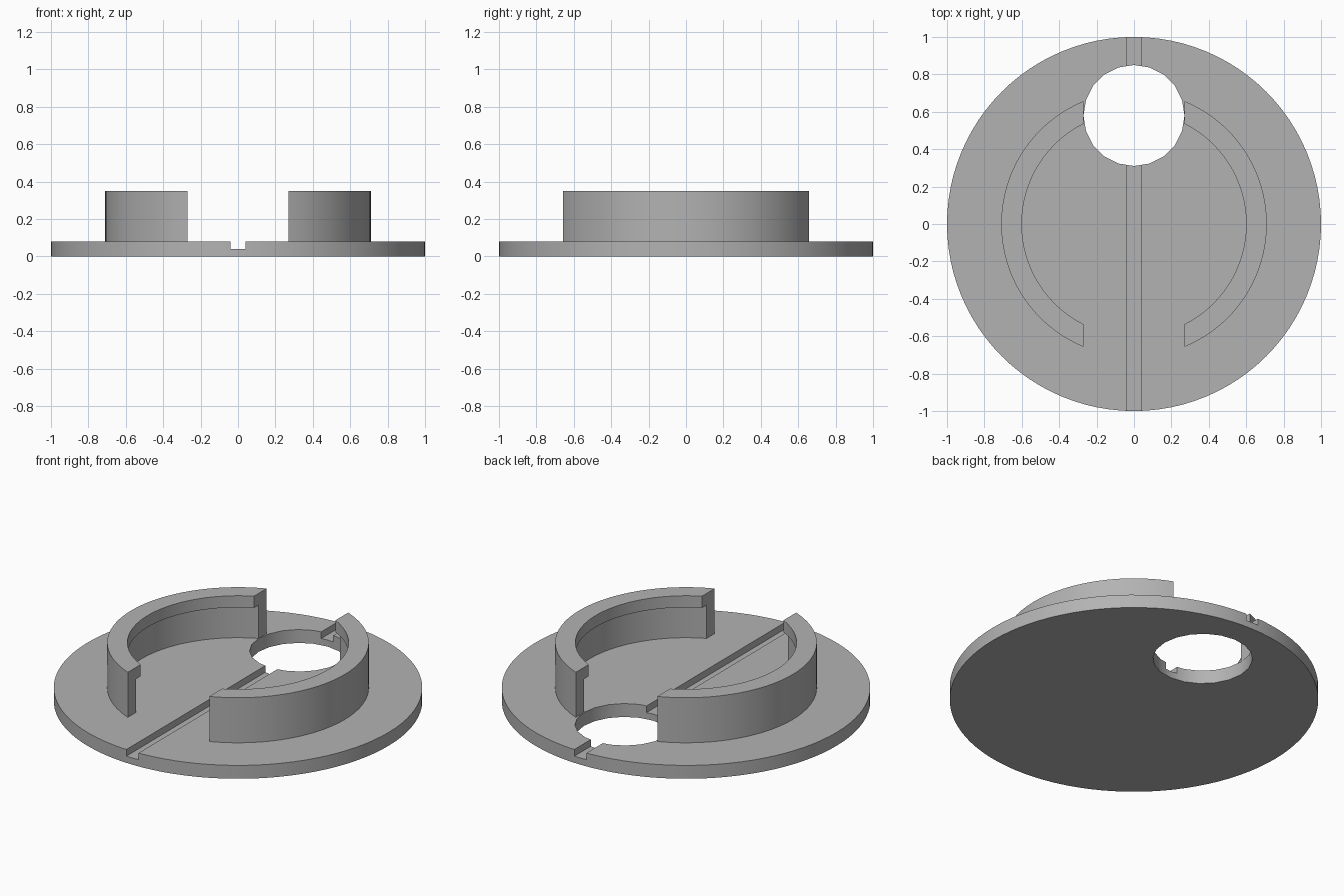
import bpy
import bmesh
from math import acos, cos, sin
from mathutils import Matrix, Vector

cube = bpy.data.objects.get("Cube")
if cube:
    bpy.data.objects.remove(cube, do_unlink=True)

PLATE_TOP = 0.08
HOLE_RADIUS = 0.27
HOLE_Y = 0.58

grey = bpy.data.materials.new("plain grey")
grey.use_nodes = True
grey.diffuse_color = (0.45, 0.45, 0.45, 1)
grey.node_tree.nodes["Principled BSDF"].inputs["Base Color"].default_value = grey.diffuse_color


def make_object(name, bm):
    bmesh.ops.recalc_face_normals(bm, faces=bm.faces)
    mesh = bpy.data.meshes.new(name)
    bm.to_mesh(mesh)
    bm.free()
    mesh.materials.append(grey)
    obj = bpy.data.objects.new(name, mesh)
    bpy.context.collection.objects.link(obj)
    return obj


def cylinder(name, radius, z0, z1, y, sides):
    bm = bmesh.new()
    bmesh.ops.create_cone(bm, cap_ends=True, segments=sides, radius1=radius, radius2=radius,
                          depth=z1 - z0, matrix=Matrix.Translation((0, y, (z0 + z1) / 2)))
    return make_object(name, bm)


def box(name, size, centre):
    bm = bmesh.new()
    bmesh.ops.create_cube(bm, size=1, matrix=Matrix.Translation(centre) @ Matrix.Diagonal((*size, 1)))
    return make_object(name, bm)


def cut(target, cutter):
    mod = target.modifiers.new("cut", 'BOOLEAN')
    mod.operation = 'DIFFERENCE'
    mod.solver = 'EXACT'
    mod.object = cutter
    cutter.hide_render = True
    bpy.context.view_layer.objects.active = target
    bpy.ops.object.modifier_apply(modifier=mod.name)
    bpy.data.objects.remove(cutter, do_unlink=True)


def curved_wall(name, side, steps=40):
    # Sweep a lipped section round an arc whose ends lie on a straight cut
    section = [(0.71, 0.075), (0.71, 0.35), (0.6, 0.35), (0.6, 0.28), (0.64, 0.28), (0.64, 0.075)]
    bm = bmesh.new()
    rings = []
    for i in range(steps + 1):
        t = 2 * i / steps - 1
        ring = []
        for r, z in section:
            a = t * acos(HOLE_RADIUS / r)
            ring.append(bm.verts.new(Vector((side * r * cos(a), r * sin(a), z))))
        rings.append(ring)
    n = len(section)
    for a, b in zip(rings, rings[1:]):
        for k in range(n):
            m = (k + 1) % n
            bm.faces.new((a[k], a[m], b[m], b[k]))
    bm.faces.new(rings[0])
    bm.faces.new(rings[-1])
    return make_object(name, bm)


# Round plate with an off-centre hole and a groove across its top
plate = cylinder("base_plate", 1, 0, PLATE_TOP, 0, 96)
cut(plate, cylinder("hole_cutter", HOLE_RADIUS, -0.1, 0.2, HOLE_Y, 20))
cut(plate, box("groove_cutter", (0.08, 2.4, 0.08), (0, 0, PLATE_TOP)))

# Two facing walls with an inward lip
curved_wall("left_wall", 1)
curved_wall("right_wall", -1)

# Smooth the curved sides while keeping the edges sharp
for obj in bpy.context.collection.objects:
    obj.select_set(obj.name in ("base_plate", "left_wall", "right_wall"))
bpy.context.view_layer.objects.active = plate
bpy.ops.object.shade_smooth_by_angle()
